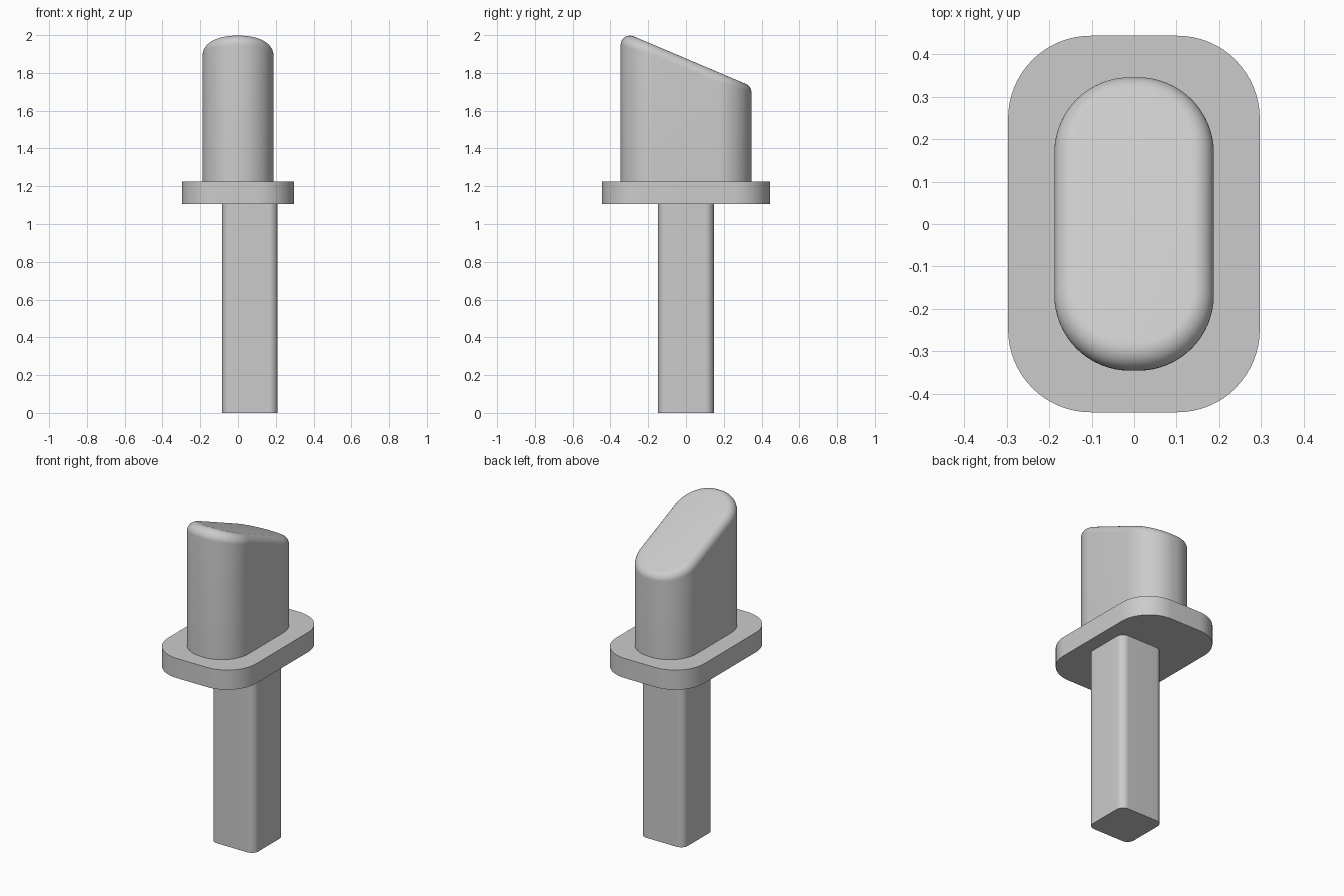
import bpy
import bmesh
from math import cos, sin, pi, radians, sqrt
from mathutils import Vector

cube = bpy.data.objects.get("Cube")
if cube:
    bpy.data.objects.remove(cube, do_unlink=True)

# One plain grey for every part
grey = bpy.data.materials.new("mid_grey")
grey.use_nodes = True
colour = (0.6, 0.6, 0.6, 1)
grey.diffuse_color = colour
grey.node_tree.nodes["Principled BSDF"].inputs["Base Color"].default_value = colour


def outline(half_x, half_y, radius, steps=16):
    """Rounded rectangle as (point, outward normal) pairs."""
    pairs = []
    for corner, (sx, sy) in enumerate([(1, 1), (-1, 1), (-1, -1), (1, -1)]):
        centre = Vector((sx * (half_x - radius), sy * (half_y - radius), 0))
        for i in range(steps + 1):
            a = (corner + i / steps) * pi / 2
            normal = Vector((cos(a), sin(a), 0))
            pairs.append((centre + normal * radius, normal))
    return pairs


def loft(name, rings, x=0):
    """Skin closed rings from bottom to top and cap both ends."""
    bm = bmesh.new()
    loops = [[bm.verts.new(p) for p in ring] for ring in rings]
    n = len(loops[0])
    for low, high in zip(loops, loops[1:]):
        for i in range(n):
            j = (i + 1) % n
            bm.faces.new((low[i], low[j], high[j], high[i]))
    bm.faces.new(loops[0][::-1])
    bm.faces.new(loops[-1])
    mesh = bpy.data.meshes.new(name)
    bm.to_mesh(mesh)
    bm.free()
    mesh.materials.append(grey)
    obj = bpy.data.objects.new(name, mesh)
    obj.location.x = x
    bpy.context.collection.objects.link(obj)
    bpy.ops.object.select_all(action='DESELECT')
    obj.select_set(True)
    bpy.context.view_layer.objects.active = obj
    bpy.ops.object.shade_smooth_by_angle(angle=radians(30))
    return obj


def prism(name, half_x, half_y, radius, bottom, top, x=0):
    shape = outline(half_x, half_y, radius)
    return loft(name, [[p + Vector((0, 0, z)) for p, _ in shape] for z in (bottom, top)], x)


# Square shaft, set off to one side, and the wide collar
prism("shaft", 0.147, 0.147, 0.045, 0, 1.105, x=0.063)
prism("collar", 0.297, 0.444, 0.195, 1.105, 1.225)

# Head with a sloping top and a rolled rim of constant radius
SLOPE, MID_Z, FILLET, STEPS = 0.424, 1.876, 0.05, 10
top_normal = Vector((0, SLOPE, 1)).normalized()
shape = outline(0.188, 0.346, 0.178)
rings = [[p + Vector((0, 0, 1.225)) for p, _ in shape]]
for k in range(STEPS + 1):
    ring = []
    for p, normal in shape:
        c = p - normal * FILLET
        c.z = MID_Z - SLOPE * c.y - FILLET * sqrt(1 + SLOPE ** 2)
        ring.append(c + normal.slerp(top_normal, k / STEPS) * FILLET)
    rings.append(ring)
loft("head", rings)
